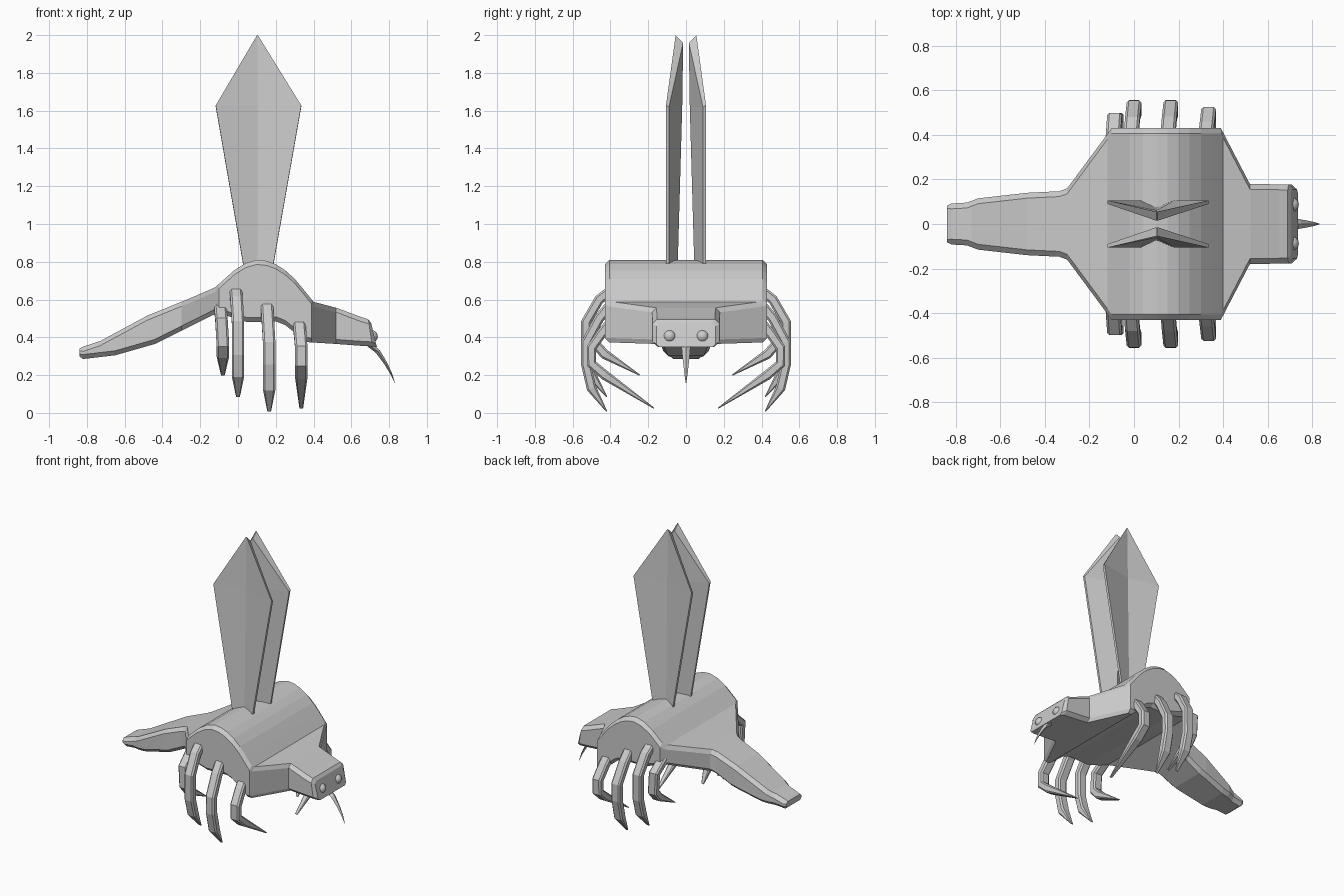
import bpy, bmesh
from mathutils import Vector

if "Cube" in bpy.data.objects:
    bpy.data.objects.remove(bpy.data.objects["Cube"], do_unlink=True)

GREY = (0.6, 0.6, 0.6, 1.0)
grey = bpy.data.materials.new("plain grey")
grey.diffuse_color = GREY
grey.use_nodes = True
grey.node_tree.nodes["Principled BSDF"].inputs["Base Color"].default_value = GREY


def add_object(name, bm):
    bmesh.ops.recalc_face_normals(bm, faces=bm.faces)
    mesh = bpy.data.meshes.new(name)
    bm.to_mesh(mesh)
    bm.free()
    mesh.materials.append(grey)
    ob = bpy.data.objects.new(name, mesh)
    bpy.context.collection.objects.link(ob)
    return ob


def loft(name, rings):
    """Skin a row of equal rings and cap both ends."""
    bm = bmesh.new()
    rows = [[bm.verts.new(p) for p in ring] for ring in rings]
    n = len(rows[0])
    for a, b in zip(rows, rows[1:]):
        for i in range(n):
            j = (i + 1) % n
            bm.faces.new((a[i], a[j], b[j], b[i]))
    bm.faces.new(rows[0])
    bm.faces.new(rows[-1])
    return add_object(name, bm)


def lerp(table, x):
    for (x0, v0), (x1, v1) in zip(table, table[1:]):
        if x <= x1:
            return v0 + (v1 - v0) * max(0, (x - x0) / (x1 - x0))
    return table[-1][1]


# Body: upper and lower outlines and half width along x
TOP = [(-0.82, 0.35), (-0.73, 0.38), (-0.48, 0.515), (-0.27, 0.60), (-0.12, 0.665),
       (-0.07, 0.71), (-0.02, 0.755), (0.04, 0.793), (0.10, 0.81), (0.15, 0.805),
       (0.20, 0.787), (0.25, 0.755), (0.30, 0.71), (0.35, 0.65), (0.40, 0.588),
       (0.525, 0.555), (0.65, 0.508), (0.69, 0.495)]
BOTTOM = [(-0.82, 0.285), (-0.65, 0.305), (-0.44, 0.365), (-0.11, 0.53), (0.05, 0.48),
          (0.20, 0.485), (0.25, 0.465), (0.30, 0.425), (0.36, 0.375), (0.52, 0.365), (0.69, 0.352)]
WIDTH = [(-0.82, 0.092), (-0.75, 0.096), (-0.70, 0.115), (-0.48, 0.14), (-0.335, 0.147),
         (-0.30, 0.16), (-0.10, 0.43), (0.39, 0.43), (0.52, 0.18), (0.69, 0.177)]


def section(x, w, top, bot, c=0.024, shear=0.0):
    half = [(w - c, top), (w, top - c), (w, bot + c), (w - c, bot)]
    pts = half + [(-y, z) for y, z in reversed(half)]
    return [(x + shear * (top - z), y, z) for y, z in pts]


stations = sorted({p[0] for p in TOP + BOTTOM + WIDTH})
rings = [section(-0.84, 0.082, 0.34, 0.30, 0.012)]
for x in stations:
    rings.append(section(x, lerp(WIDTH, x), lerp(TOP, x), lerp(BOTTOM, x),
                         shear=0.15 if x > 0.68 else 0.0))
rings.append(section(0.705, 0.155, 0.475, 0.348, 0.015, 0.24))
loft("body", rings)

# Eyes
for s, side in ((-1, "front"), (1, "back")):
    bm = bmesh.new()
    bmesh.ops.create_uvsphere(bm, u_segments=16, v_segments=10, radius=0.033)
    bmesh.ops.translate(bm, verts=bm.verts, vec=(0.707, s * 0.087, 0.405))
    for f in bm.faces:
        f.smooth = True
    add_object(side + "_eye", bm)

# Curved, pointed mouth spike
spike = [(0.69, 0.365, 0.024), (0.74, 0.325, 0.022), (0.78, 0.265, 0.015),
         (0.81, 0.21, 0.009), (0.832, 0.155, 0.001)]
loft("mouth_spike", [[(x + r * 0.5, 0, z + r * 0.3), (x, r, z),
                      (x - r * 0.5, 0, z - r * 0.3), (x, -r, z)] for x, z, r in spike])

# Legs: foot x and (distance out, height) path points, last one is the tip
LEGS = [(-0.08, [(0.37, 0.575), (0.475, 0.49), (0.475, 0.36), (0.43, 0.31), (0.245, 0.20)]),
        (0.00, [(0.37, 0.67), (0.46, 0.60), (0.53, 0.48), (0.53, 0.31), (0.50, 0.20), (0.42, 0.085)]),
        (0.165, [(0.37, 0.61), (0.46, 0.50), (0.53, 0.37), (0.53, 0.26), (0.50, 0.13), (0.42, 0.008)]),
        (0.335, [(0.37, 0.51), (0.44, 0.43), (0.50, 0.345), (0.50, 0.26), (0.43, 0.20), (0.17, 0.025)])]


def leg_rings(x, path, s):
    pts = [Vector(p) for p in path]
    rings = []
    for i, p in enumerate(pts):
        before = (p - pts[i - 1]).normalized() if i else Vector((0, 0))
        after = (pts[i + 1] - p).normalized() if i + 1 < len(pts) else Vector((0, 0))
        d = (before + after).normalized()
        n = Vector((-d.y, d.x))
        tip = i == len(pts) - 1
        hw, ht = (0.01, 0.003) if tip else (0.033, 0.026)
        cx = x - 0.015 * (1 - min(1, i / 2))
        c = hw * 0.3
        ring = []
        for dx, dn in ((-hw, -ht + c), (-hw, ht - c), (-hw + c, ht), (hw - c, ht),
                       (hw, ht - c), (hw, -ht + c), (hw - c, -ht), (-hw + c, -ht)):
            q = p + n * dn
            ring.append((cx + dx, s * q.x, q.y))
        rings.append(ring)
    return rings


for s, side in ((-1, "front"), (1, "back")):
    for k, (x, path) in enumerate(LEGS):
        loft(f"{side}_leg_{k + 1}", leg_rings(x, path, s))

    # Wing: creased kite with a thin rim and a thicker middle rib
    rows = [(0.74, 0.035, 0.18, 0.045, 0.075), (1.62, -0.118, 0.335, 0.02, 0.062),
            (1.99, 0.10, 0.106, 0.015, 0.055)]
    wing = []
    for z, x0, x1, inner, outer in rows:
        tip = z > 1.9
        r0, r1 = (inner, outer) if tip else (0.09, 0.106)
        zi = z - 0.03 if tip else z
        wing.append([(x0, s * r0, zi), (0.103, s * inner, zi), (x1, s * r0, zi),
                     (x1, s * r1, z + 0.008), (0.103, s * outer, z + 0.008), (x0, s * r1, z + 0.008)])
    loft(side + "_wing", wing)
